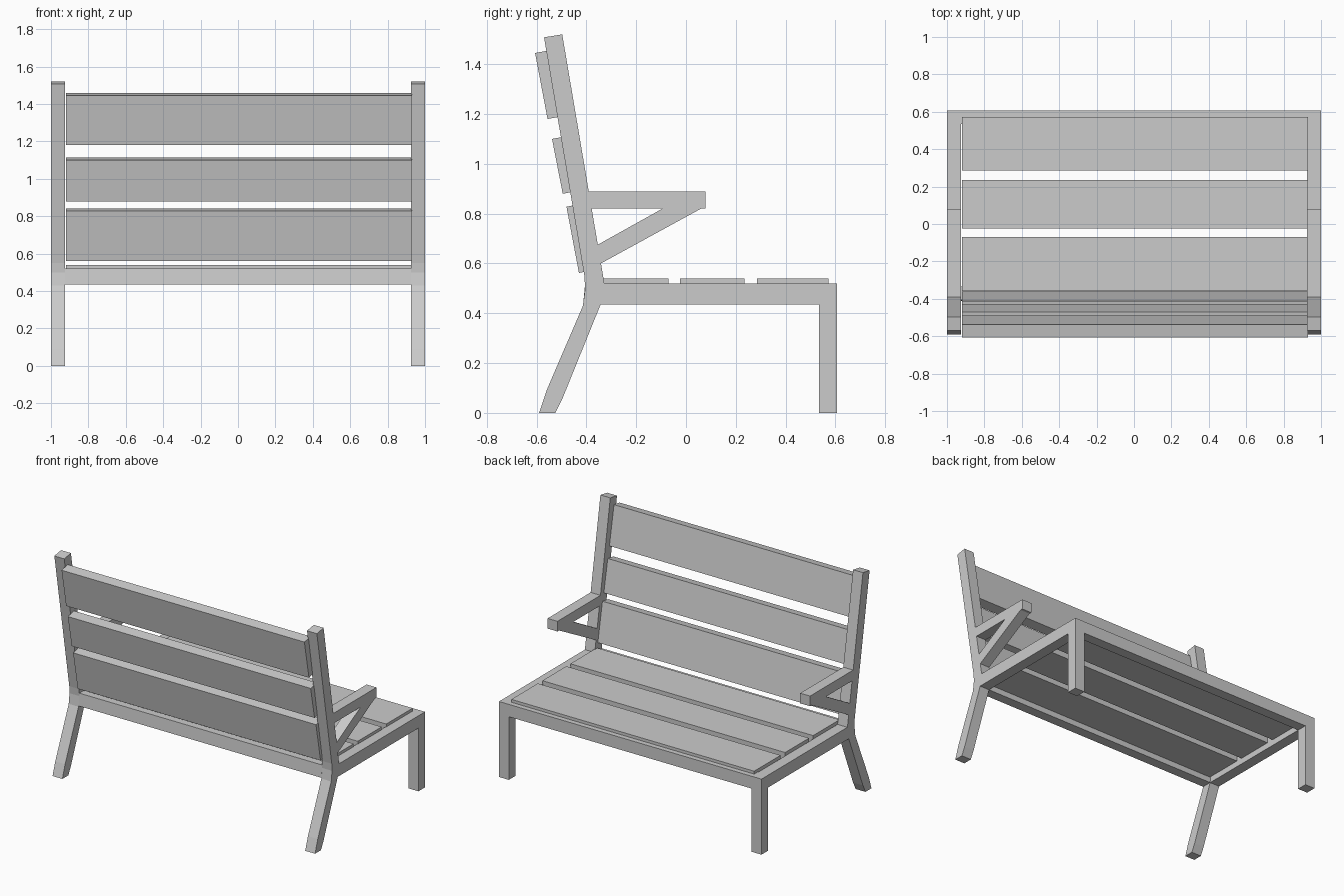
import bpy, bmesh

if "Cube" in bpy.data.objects:
    bpy.data.objects.remove(bpy.data.objects["Cube"])


def prism(name, profile, x0, x1):
    """Extrude a (y, z) side profile along x."""
    bm = bmesh.new()
    face = bm.faces.new([bm.verts.new((x0, y, z)) for y, z in profile])
    ext = bmesh.ops.extrude_face_region(bm, geom=[face])
    moved = [v for v in ext["geom"] if isinstance(v, bmesh.types.BMVert)]
    bmesh.ops.translate(bm, verts=moved, vec=(x1 - x0, 0, 0))
    bmesh.ops.recalc_face_normals(bm, faces=bm.faces)
    mesh = bpy.data.meshes.new(name)
    bm.to_mesh(mesh)
    bm.free()
    obj = bpy.data.objects.new(name, mesh)
    bpy.context.collection.objects.link(obj)
    return obj


def rect(y0, y1, z0, z1):
    return [(y0, z0), (y1, z0), (y1, z1), (y0, z1)]


INNER, OUTER = 0.925, 1.0
SLAT_X = (-0.92, 0.93)

# Side profiles of the parts repeated at both ends
rear_post = [(-0.59, 0), (-0.525, 0), (-0.497, 0.055), (-0.343, 0.435),
             (-0.328, 0.52), (-0.497, 1.52), (-0.57, 1.508),
             (-0.408, 0.55), (-0.405, 0.5), (-0.414, 0.43), (-0.56, 0.09)]
end_parts = {
    "rear_post": rear_post,
    "front_leg": rect(0.535, 0.607, 0, 0.52),
    "side_rail": [(-0.343, 0.435), (0.535, 0.435), (0.535, 0.52), (-0.328, 0.52)],
    "armrest": [(-0.379, 0.82), (0.078, 0.82), (0.078, 0.89), (-0.391, 0.89)],
    "arm_brace": [(-0.342, 0.6), (0.06, 0.82), (-0.095, 0.82), (-0.355, 0.675)],
}
for side, label in ((1, "right"), (-1, "left")):
    for name, profile in end_parts.items():
        prism(f"{name}_{label}", profile, side * INNER, side * OUTER)

# Long rails joining the two ends
prism("front_rail", rect(0.535, 0.607, 0.435, 0.52), -INNER, INNER)
prism("rear_rail", [(-0.413, 0.435), (-0.343, 0.435), (-0.335, 0.52), (-0.405, 0.52)],
      -INNER, INNER)

# Thick seat slats, sunk between the side rails
for i, (y0, y1) in enumerate([(-0.357, -0.07), (-0.025, 0.235), (0.285, 0.572)]):
    prism(f"seat_slat_{i + 1}", rect(y0, y1, 0.472, 0.54), *SLAT_X)

# Leaning back slats: rear bottom and rear top edges, given a slanted thickness
back_edges = [((-0.43, 0.562), (-0.48, 0.828)),
              ((-0.495, 0.88), (-0.538, 1.1)),
              ((-0.556, 1.18), (-0.606, 1.445))]
for i, ((yb, zb), (yt, zt)) in enumerate(back_edges):
    dy, dz = 0.068, 0.013
    prism(f"back_slat_{i + 1}",
          [(yb, zb), (yb + dy, zb + dz), (yt + dy, zt + dz), (yt, zt)],
          *SLAT_X)
